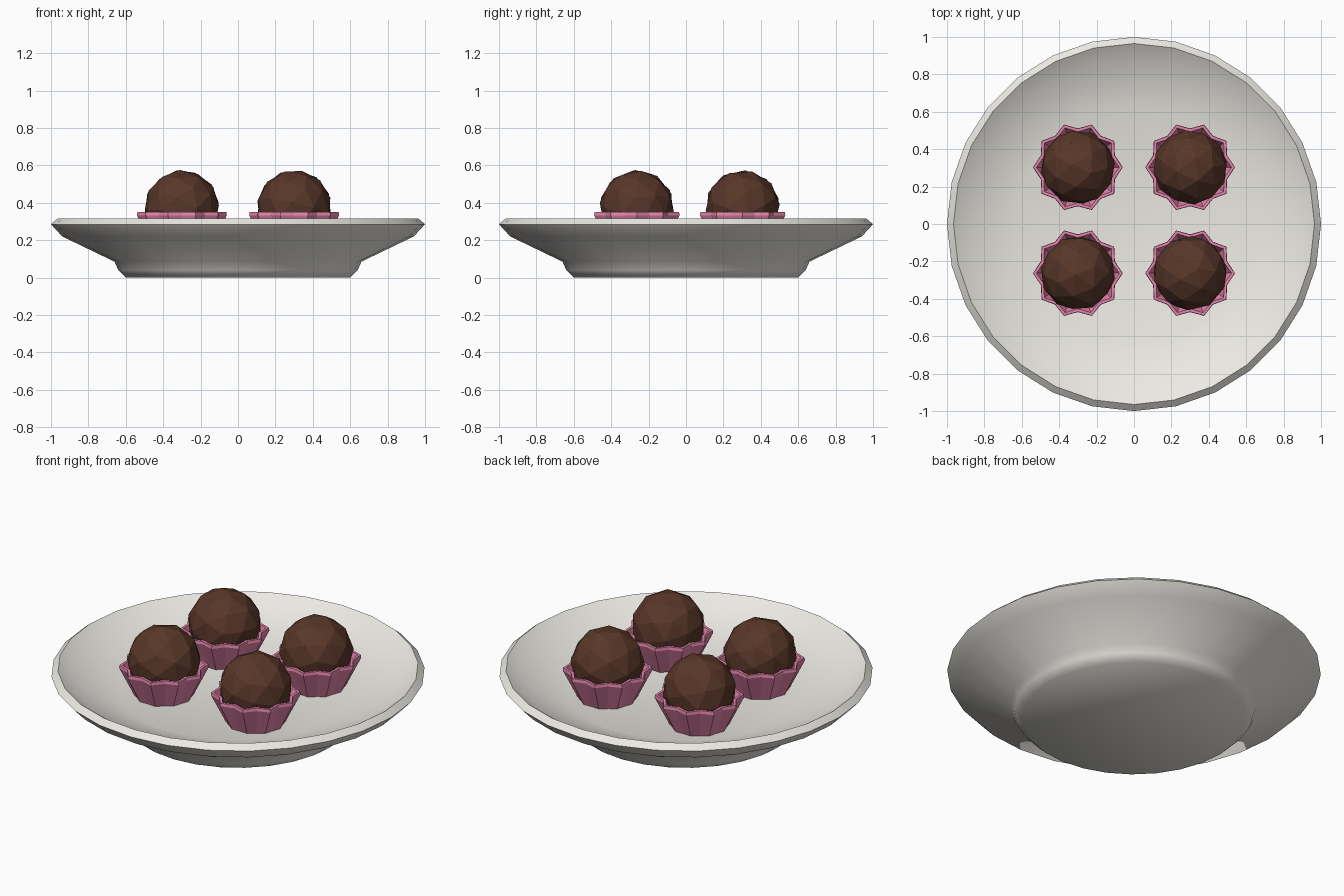
import bpy, bmesh, math, random
from mathutils import Euler

if "Cube" in bpy.data.objects:
    bpy.data.objects.remove(bpy.data.objects["Cube"])

random.seed(4)


def material(name, rgb):
    m = bpy.data.materials.new(name)
    m.diffuse_color = (*rgb, 1)
    m.use_nodes = True
    m.node_tree.nodes["Principled BSDF"].inputs["Base Color"].default_value = m.diffuse_color
    return m


def finish(name, bm, mat, location=(0, 0, 0)):
    bmesh.ops.recalc_face_normals(bm, faces=bm.faces)
    me = bpy.data.meshes.new(name)
    bm.to_mesh(me)
    bm.free()
    me.materials.append(mat)
    ob = bpy.data.objects.new(name, me)
    ob.location = location
    bpy.context.collection.objects.link(ob)
    return ob


def lathe(profile, sides):
    """Skin rings of (tip radius, valley radius, z), capping both ends."""
    bm = bmesh.new()
    rings = []
    for tip, valley, z in profile:
        ring = []
        for i in range(sides):
            a = 2 * math.pi * i / sides
            r = valley if i % 2 else tip
            ring.append(bm.verts.new((r * math.cos(a), r * math.sin(a), z)))
        rings.append(ring)
    for lo, hi in zip(rings, rings[1:]):
        for i in range(sides):
            j = (i + 1) % sides
            bm.faces.new((lo[i], lo[j], hi[j], hi[i]))
    bm.faces.new(rings[0])
    bm.faces.new(rings[-1])
    return bm


china = material("china", (0.84, 0.82, 0.77))
paper = material("pink_paper", (0.8, 0.24, 0.42))
chocolate = material("chocolate", (0.1, 0.038, 0.022))

# Round plate: foot, sloping wall, thick rim, inner wall, flat floor
plate_profile = [(0.6, 0), (0.64, 0.04), (0.66, 0.085), (0.94, 0.22), (1.0, 0.285),
                 (0.965, 0.315), (0.88, 0.26), (0.63, 0.175)]
plate = finish("plate", lathe([(r, r, z) for r, z in plate_profile], 28), china)
bpy.context.view_layer.objects.active = plate
plate.select_set(True)
bpy.ops.object.shade_smooth_by_angle(angle=math.radians(50))
plate.select_set(False)

# Pleated paper cups, each holding a faceted truffle
cup_profile = [(0.16, 0.15, 0.175), (0.24, 0.208, 0.333), (0.238, 0.206, 0.35),
               (0.222, 0.19, 0.35), (0.148, 0.138, 0.19)]
for side, x in (("left", -0.3), ("right", 0.3)):
    for row, y in (("front", -0.263), ("back", 0.303)):
        finish(f"paper_cup_{row}_{side}", lathe(cup_profile, 20), paper, (x, y, 0))
        bm = bmesh.new()
        bmesh.ops.create_icosphere(bm, subdivisions=2, radius=0.2)
        turn = Euler([random.uniform(0, 6.28) for _ in range(3)]).to_matrix()
        bmesh.ops.rotate(bm, verts=bm.verts, matrix=turn)
        finish(f"truffle_{row}_{side}", bm, chocolate, (x, y, 0.376))
